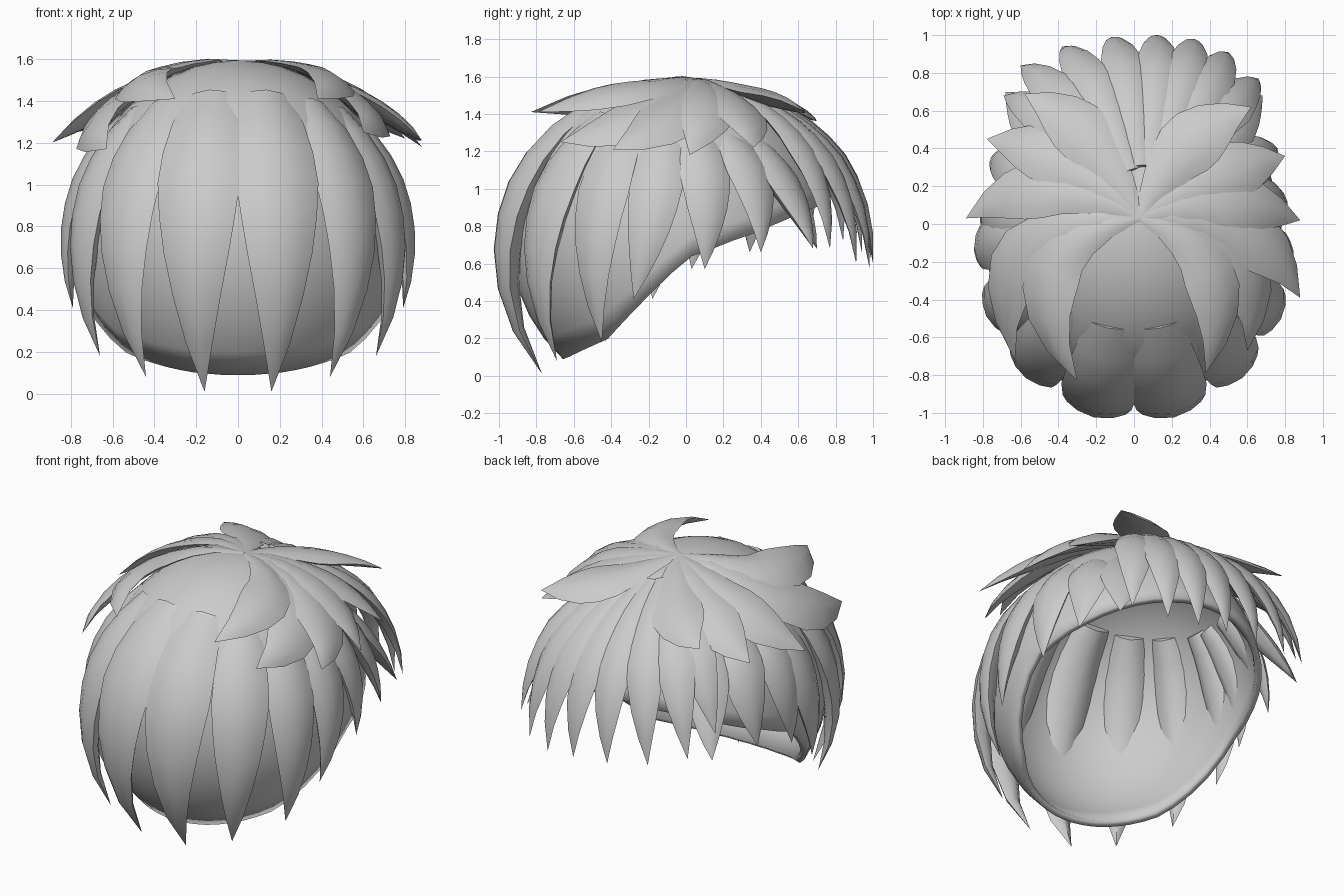
import bpy, bmesh, math
from mathutils import Vector

if "Cube" in bpy.data.objects:
    bpy.data.objects.remove(bpy.data.objects["Cube"])

C = Vector((0, -0.08, 0.73))          # head centre
R = Vector((0.785, 0.86, 0.865))      # head radii

grey = bpy.data.materials.new("hair grey")
grey.diffuse_color = (0.6, 0.6, 0.6, 1)
grey.use_nodes = True
grey.node_tree.nodes["Principled BSDF"].inputs["Base Color"].default_value = grey.diffuse_color


def to_unit(p):
    return Vector([(p[i] - C[i]) / R[i] for i in range(3)])


def to_world(u):
    return Vector([C[i] + u[i] * R[i] for i in range(3)])


def finish(bm, name, angle):
    bmesh.ops.recalc_face_normals(bm, faces=bm.faces)
    me = bpy.data.meshes.new(name)
    bm.to_mesh(me)
    bm.free()
    ob = bpy.data.objects.new(name, me)
    bpy.context.collection.objects.link(ob)
    me.materials.append(grey)
    bpy.context.view_layer.objects.active = ob
    ob.select_set(True)
    bpy.ops.object.shade_smooth_by_angle(angle=math.radians(angle))
    ob.select_set(False)
    return ob


def ramp(table, t):
    for (a, va), (b, vb) in zip(table, table[1:]):
        if t <= b:
            return va + (vb - va) * (t - a) / (b - a)
    return table[-1][1]


# Scalp cap: egg shell ending at a rim that rises toward the back
RIM = [(-1.2, 0.05), (-0.68, 0.08), (-0.42, 0.2), (-0.25, 0.38), (0, 0.63), (0.35, 0.76), (0.85, 0.97)]


def cap():
    bm = bmesh.new()
    n, rows = 48, 14
    pole = bm.verts.new(to_world(Vector((0, 0, 1))))
    cols = []
    for i in range(n):
        a = math.tau * i / n

        def at(th):
            return to_world(Vector((math.sin(th) * math.cos(a), math.sin(th) * math.sin(a), math.cos(th))))
        th = 0.5
        while th < 3.0:
            p = at(th)
            if p.z < ramp(RIM, max(p.y, -1.2)):
                break
            th += 0.005
        cols.append([bm.verts.new(at(th * k / rows)) for k in range(1, rows + 1)])
    for i in range(n):
        c, d = cols[i], cols[(i + 1) % n]
        bm.faces.new((pole, c[0], d[0]))
        for k in range(rows - 1):
            bm.faces.new((c[k], c[k + 1], d[k + 1], d[k]))
    ob = finish(bm, "scalp_cap", 40)
    # an open shell: make sure its faces look outward before thickening inward
    if ob.data.polygons[0].normal.z < 0:
        ob.data.flip_normals()
    m = ob.modifiers.new("thickness", 'SOLIDIFY')
    m.thickness = 0.04
    m.offset = -1


# Hair lock: arched leaf swept over the head from a root to a pointed tip
HANG = [(0, .6), (.2, .9), (.4, 1), (.6, .82), (.82, .46), (1, .0)]
FLARE = [(0, .15), (.25, .6), (.5, .98), (.68, 1), (.86, .55), (1, .0)]
FAN = [(0, .4), (.25, .7), (.55, 1), (.75, .72), (.9, .33), (1, 0)]


def lock(name, root, tip, width, shape=HANG, via=None, bulge=.02, s0=1.0, arch=.16, depth=.2, lift=2.0, steps=8):
    a, b = to_unit(root), to_unit(tip)
    s1 = b.length
    a.normalize()
    b.normalize()
    if via:
        ctrl = 2 * to_unit(via).normalized() - (a + b) / 2
    else:
        h = (a + b).normalized()
        ctrl = h / max(h.dot(a), 0.4)

    def spine(t):
        t = min(max(t, 0.0), 1.0)
        d = ((1 - t) ** 2 * a + 2 * t * (1 - t) * ctrl + t * t * b).normalized()
        return to_world(d * (s0 + (s1 - s0) * t ** lift + bulge * 4 * t * (1 - t)))
    # section: arched outer side, rounded inner side
    section = [(-.5, 0), (-.3, .65 * arch), (0, arch), (.3, .65 * arch),
               (.5, 0), (.3, -.65 * depth), (0, -depth), (-.3, -.65 * depth)]
    bm = bmesh.new()
    rings = []
    for k in range(steps):
        t = k / steps
        p = spine(t)
        tan = (spine(t + .02) - spine(t - .02)).normalized()
        side = tan.cross(p - C).normalized()
        out = side.cross(tan)
        w = width * ramp(shape, t)
        rings.append([bm.verts.new(p + side * (x * w) + out * (y * w)) for x, y in section])
    end = bm.verts.new(Vector(tip))
    n = len(section)
    for q, r in zip(rings, rings[1:]):
        for i in range(n):
            j = (i + 1) % n
            bm.faces.new((q[i], q[j], r[j], r[i]))
    for i in range(n):
        bm.faces.new((rings[-1][i], rings[-1][(i + 1) % n], end))
    bm.faces.new(rings[0])
    finish(bm, name, 42)


cap()

# Long hanging locks around the front and sides: root, point on the way, tip, width, left shift in y
HANGING = [
    ((.13, -.53, 1.42), (.19, -.92, .85), (.16, -.77, .01), .41, 0),
    ((.35, -.45, 1.40), (.54, -.76, .85), (.44, -.69, .08), .35, 0),
    ((.50, -.30, 1.38), (.71, -.46, .85), (.66, -.45, .18), .31, .02),
    ((.58, -.12, 1.35), (.79, -.18, .90), (.79, -.28, .41), .29, .1),
    ((.60, .07, 1.35), (.78, .12, 1.0), (.79, .10, .57), .28, -.07),
    ((.56, .26, 1.32), (.70, .39, 1.05), (.76, .40, .66), .28, -.06),
    ((.48, .42, 1.32), (.58, .58, 1.0), (.68, .68, .68), .26, .02),
]
for i, (root, via, tip, w, dy) in enumerate(HANGING):
    for s, label in ((1, "right"), (-1, "left")):
        y = dy if s < 0 else 0
        lock(f"{label}_hanging_lock_{i + 1}", (s * root[0], root[1] + y / 2, root[2]),
             (s * tip[0], tip[1] + y, tip[2]), w, via=(s * via[0], via[1] + y * .7, via[2]),
             s0=.97, bulge=.025, depth=.33)

# Fan of pointed locks down the back
BACK = [(-.69, .68, .85), (-.60, .84, .72), (-.38, .94, .66), (-.12, .99, .62), (.12, 1.0, .60),
        (.32, .98, .58), (.50, .91, .60), (.66, .77, .68)]
for i, tip in enumerate(BACK):
    root = (.06 + tip[0] * .22, .33 - .12 * abs(tip[0]), 1.54)
    lock(f"back_lock_{i + 1}", root, tip, .25, bulge=.03, s0=1.02, lift=1.3, shape=FAN, steps=9)

# Broad crown locks spreading from the whorl: tip, point passed on the way, width
CROWN = [
    ((-.30, -.83, 1.41), (-.42, -.25, 1.5), .32),
    ((-.63, -.72, 1.17), (-.60, -.17, 1.4), .36),
    ((-.89, .03, 1.20), (-.50, .20, 1.5), .32),
    ((-.78, .45, 1.25), (-.42, .37, 1.5), .32),
    ((-.58, .69, 1.38), (-.25, .47, 1.5), .32),
    ((.62, .62, 1.42), (.27, .40, 1.5), .34),
    ((.80, .36, 1.22), (.48, .28, 1.5), .32),
    ((.88, .02, 1.18), (.50, .12, 1.5), .32),
    ((.88, -.39, 1.21), (.57, -.05, 1.4), .34),
    ((.60, -.67, 1.25), (.54, -.20, 1.4), .34),
    ((.38, -.79, 1.41), (.38, -.25, 1.5), .30),
]
for i, (tip, via, w) in enumerate(CROWN):
    lock(f"crown_lock_{i + 1}", (.03, .04, 1.6), tip, w, shape=FLARE, via=via,
         bulge=.01, s0=1.0, arch=.14, depth=.1, lift=2.2)
